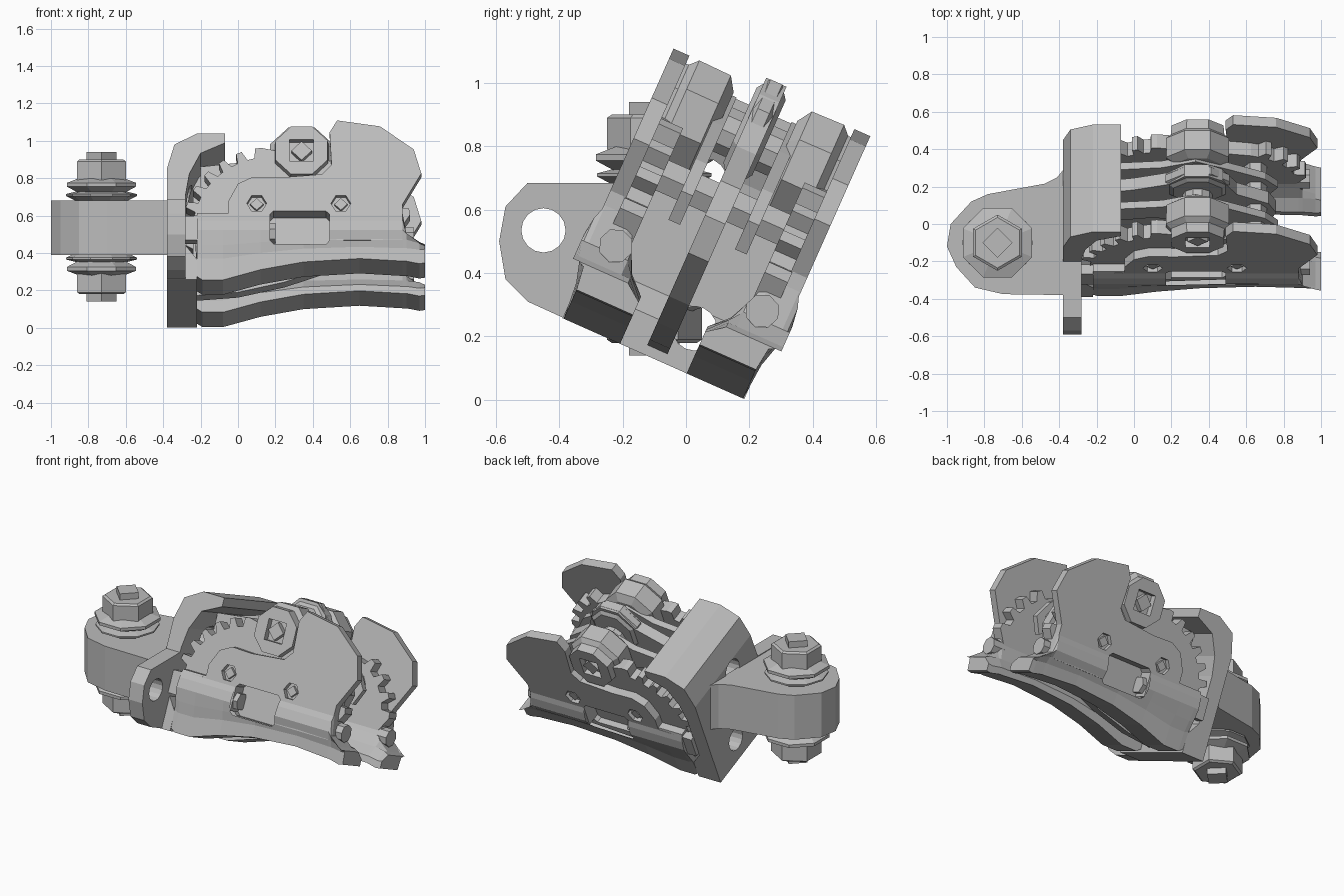
import bpy, bmesh
from math import sin, cos, pi, radians
from mathutils import Matrix

if "Cube" in bpy.data.objects:
    bpy.data.objects.remove(bpy.data.objects["Cube"])

metal = bpy.data.materials.new("grey metal")
metal.use_nodes = True
GREY = (0.5, 0.5, 0.5, 1)
metal.diffuse_color = GREY
metal.node_tree.nodes["Principled BSDF"].inputs["Base Color"].default_value = GREY

# The clamp body leans about x; its local y = 0 is the symmetry plane
LEAN = Matrix.Translation((0, -0.103, 0.13)) @ Matrix.Rotation(radians(-24), 4, 'X')
FLAT = Matrix.Identity(4)
HALF = 0.314


def make(name, bm, frame):
    bmesh.ops.recalc_face_normals(bm, faces=bm.faces)
    mesh = bpy.data.meshes.new(name)
    bm.to_mesh(mesh)
    bm.free()
    mesh.materials.append(metal)
    ob = bpy.data.objects.new(name, mesh)
    bpy.context.collection.objects.link(ob)
    ob.matrix_world = frame
    return ob


def loft(name, rings, frame=LEAN):
    bm = bmesh.new()
    loops = [[bm.verts.new(p) for p in ring] for ring in rings]
    for a, b in zip(loops, loops[1:]):
        for i in range(len(a)):
            j = (i + 1) % len(a)
            bm.faces.new((a[i], a[j], b[j], b[i]))
    bm.faces.new(loops[0])
    bm.faces.new(loops[-1])
    return make(name, bm, frame)


def prism(name, pts, axis, lo, hi, frame=LEAN):
    at = {'x': lambda p, t: (t, p[0], p[1]),
          'y': lambda p, t: (p[0], t, p[1]),
          'z': lambda p, t: (p[0], p[1], t)}[axis]
    return loft(name, [[at(p, t) for p in pts] for t in (lo, hi)], frame)


def ngon(cx, cy, r, n, turn=0.0):
    return [(cx + r * cos(2 * pi * i / n + turn), cy + r * sin(2 * pi * i / n + turn))
            for i in range(n)]


def apply(ob, mod):
    bpy.context.view_layer.update()
    with bpy.context.temp_override(object=ob, active_object=ob, selected_objects=[ob]):
        bpy.ops.object.modifier_apply(modifier=mod.name)


def cut(ob, *cutters):
    for c in cutters:
        mod = ob.modifiers.new("cut", 'BOOLEAN')
        mod.operation = 'DIFFERENCE'
        mod.solver = 'EXACT'
        mod.object = c
        apply(ob, mod)
        bpy.data.objects.remove(c)


def mirrored(ob):
    mod = ob.modifiers.new("mirror", 'MIRROR')
    mod.use_axis = (False, True, False)
    return ob


def window():
    outline = [(.17, .22), (.19, .2), (.47, .2), (.49, .22), (.49, .37), (.47, .39), (.19, .39),
               (.17, .37)]
    return prism("window", outline, 'y', -.5, -.25)


# Hooded bracket with two holes
hood = [(-.38, 0), (-.22, 0), (-.22, .12), (-.28, .2), (-.28, .5), (-.26, .62), (-.2, .74),
        (-.07, .8), (-.07, .855), (-.22, .855), (-.34, .79), (-.38, .65)]
bracket = prism("bracket", hood, 'y', -HALF, HALF)
cut(bracket, prism("hole", ngon(-.08, .58, .07, 16), 'x', -.5, 0),
    prism("hole", ngon(.08, .14, .07, 16), 'x', -.5, 0))

# Side lug with a round hole
lug_outline = [(-.39, .26), (-.5, .31), (-.57, .38), (-.59, .5), (-.57, .61), (-.5, .685),
               (-.2, .685), (-.1, .5), (-.2, .3)]
lug = prism("bracket_lug", lug_outline, 'x', -.38, -.28, FLAT)
cut(lug, prism("hole", ngon(-.45, .535, .07, 16), 'x', -.5, 0, FLAT))

# Swivel arm and its bolt stack
arm = [(-.37, -.38), (-.7, -.375), (-.85, -.34), (-.95, -.23), (-1, -.12),
       (-.98, 0), (-.87, .12), (-.78, .16), (-.48, .215), (-.41, .25), (-.37, .3)]
prism("swivel_arm", arm, 'z', .39, .68, FLAT)
BX, BY, BZ = -.73, -.1, .54
for side, label in ((1, "upper"), (-1, "lower")):
    def stack(name, n, steps, turn=0.0):
        rings = [[(x, y, BZ + side * h) for x, y in ngon(BX, BY, r, n, turn)] for h, r in steps]
        loft(label + "_" + name, rings, FLAT)
    stack("washer", 10, [(.13, .12), (.165, .19), (.175, .19), (.19, .13)])
    stack("spring_washer", 8, [(.18, .13), (.215, .2), (.235, .2), (.26, .13)], pi / 8)
    stack("nut", 6, [(.25, .15), (.35, .15), (.36, .135)], pi / 6)
    stack("bolt_end", 4, [(.35, .08), (.4, .08)])

# Outer cheek plates with screw recesses
cheek_top = [(-.285, .22), (-.285, .36), (-.05, .37), (-.05, .45), (0, .55), (.08, .59), (.22, .585),
             (.45, .605), (.5, .66), (.49, .85), (.53, .92), (.76, .885), (.94, .75), (.98, .61),
             (.93, .52), (.88, .43), (.88, .22)]
cheek = prism("cheek_plate", cheek_top, 'y', -.34, -.285)
cut(cheek, window(), *[prism("hole", ngon(x, .435, .053, 6), 'y', -.4, -.31) for x in (.1, .55)])
mirrored(cheek)
for x in (.1, .55):
    mirrored(prism("cheek_screw", ngon(x, .435, .035, 4), 'y', -.33, -.3))


# Toothed plates inside the cheeks
def teeth(cx, cw, r, start, end, count):
    pts = []
    for i in range(count):
        for f, d in ((0, -.03), (.4, -.03), (.55, .025), (.85, .025)):
            a = radians(start + (end - start) * (i + f) / count)
            pts.append((cx + (r + d) * cos(a), cw + (r + d) * sin(a)))
    return pts


rack = [(-.22, .12)] + teeth(.18, .31, .45, 172, 95, 6) + teeth(.5, .33, .4, 70, 6, 4) + [(.8, .2)]
toothed = prism("toothed_plate", rack, 'y', -.29, -.21)
cut(toothed, window())
mirrored(toothed)

# Jaw rails: a rounded bulge above a wide lip that rises along its length
section = [(-.335, .38), (-.352, .33), (-.36, .27), (-.34, .19), (-.32, .12), (-.31, 0), (-.115, 0),
           (-.115, .07), (-.17, .17), (-.2, .28), (-.24, .38)]
stations = [(-.22, .02, .38), (-.19, 0, .38), (-.08, 0, .38), (.12, .06, .38), (.35, .105, .38),
            (.65, .125, .38), (.88, .11, .38), (.9, .11, .25), (.97, .095, .2), (1, .1, .185)]
rings = [[(x, v, min(top, w + low * max(0, 1 - w / .27))) for v, w in section]
         for x, low, top in stations]
rail = loft("jaw_rail", rings)
cut(rail, window())
mirrored(rail)
mirrored(prism("rail_bolt_head", ngon(-.253, .277, .055, 8), 'x', .86, .94))
mirrored(prism("window_bolt_head", ngon(-.285, .285, .055, 6), 'x', .165, .2))

# Pivot bosses with square sockets
PX, PW = .34, .75
boss_rings = [[(x, v, w) for x, w in ngon(PX, PW, r, 8, pi / 8)]
              for v, r in ((-.33, .15), (-.275, .155), (-.25, .183), (-.14, .18), (-.11, .13))]
boss = loft("pivot_boss", boss_rings)
cut(boss, prism("socket", ngon(PX, PW, .09, 4, pi / 4), 'y', -.4, -.29))
mirrored(boss)
mirrored(prism("socket_pin", ngon(PX, PW, .055, 4), 'y', -.325, -.28))
prism("pivot_axle", ngon(PX, PW, .08, 10), 'y', -.2, .2)

# Centre blade, its rounded hub and the side links
blade = [(-.24, .03), (0, .05), (.25, .11), (.5, .2), (.72, .35), (.76, .48), (.72, .6),
         (.55, .72), (.47, .9), (.4, .955), (.27, .955), (.18, .85), (0, .78), (-.24, .72)]
prism("centre_blade", blade, 'y', -.035, .035)
hub_rings = [[(x, v, w) for x, w in ngon(PX, .785, r, 8, pi / 8)]
             for v, r in ((-.05, .14), (-.02, .185), (.02, .185), (.05, .14))]
loft("centre_hub", hub_rings)
link = [(-.2, .58), (.1, .64), (.5, .55), (.72, .42), (.77, .52), (.7, .63), (.5, .76), (.33, .86),
        (.15, .78), (-.2, .74)]
mirrored(prism("side_link", link, 'y', -.135, -.095))
prism("link_cross_pin", ngon(.65, .54, .06, 6), 'y', -.22, .22)
